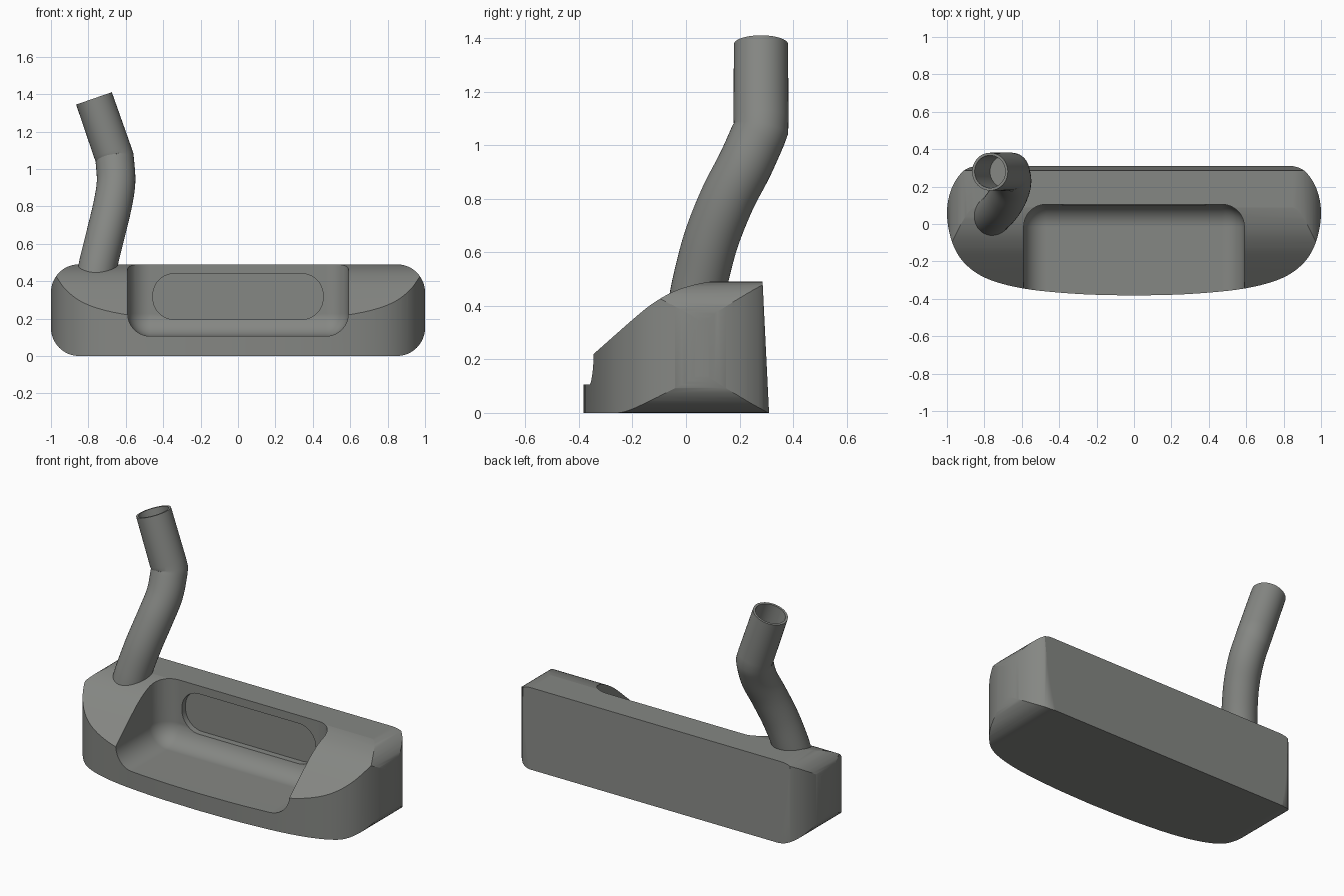
import bpy, bmesh, math
from mathutils import Vector

if "Cube" in bpy.data.objects:
    bpy.data.objects.remove(bpy.data.objects["Cube"], do_unlink=True)

steel = bpy.data.materials.new("brushed_grey_steel")
steel.use_nodes = True
grey = (0.235, 0.242, 0.228, 1)
steel.diffuse_color = grey
steel.node_tree.nodes["Principled BSDF"].inputs["Base Color"].default_value = grey


def make_object(name, bm):
    bmesh.ops.recalc_face_normals(bm, faces=bm.faces)
    mesh = bpy.data.meshes.new(name)
    bm.to_mesh(mesh)
    bm.free()
    mesh.materials.append(steel)
    obj = bpy.data.objects.new(name, mesh)
    bpy.context.collection.objects.link(obj)
    return obj


def spline(points, steps):
    """Smooth open curve through the points."""
    p = [Vector(q) for q in points]
    p = [2 * p[0] - p[1]] + p + [2 * p[-1] - p[-2]]
    out = []
    for a, b, c, d in zip(p, p[1:], p[2:], p[3:]):
        for i in range(steps):
            t = i / steps
            out.append(0.5 * (2 * b + (c - a) * t + (2 * a - 5 * b + 4 * c - d) * t ** 2
                              + (3 * b - a - 3 * c + d) * t ** 3))
    return out + [p[-2]]


def rounded_rect(half_w, low, high, r, steps=12):
    pts = []
    for k, (sx, z) in enumerate([(1, high - r), (-1, high - r), (-1, low + r), (1, low + r)]):
        for i in range(steps + 1):
            a = math.pi / 2 * (k + i / steps)
            pts.append((sx * (half_w - r) + r * math.cos(a), z + r * math.sin(a)))
    return pts


def prism(name, outline, axis, start, end):
    """Extrude a 2D outline along the given axis."""
    bm = bmesh.new()

    def place(p, d):
        c = [p[0], p[1]]
        c.insert(axis, d)
        return bm.verts.new(c)

    face = bm.faces.new([place(p, start) for p in outline])
    moved = bmesh.ops.extrude_face_region(bm, geom=[face])["geom"]
    shift = Vector((0, 0, 0))
    shift[axis] = end - start
    bmesh.ops.translate(bm, vec=shift, verts=[v for v in moved if isinstance(v, bmesh.types.BMVert)])
    return make_object(name, bm)


def activate(obj):
    bpy.ops.object.select_all(action="DESELECT")
    obj.select_set(True)
    bpy.context.view_layer.objects.active = obj


def boolean(obj, cutter, operation):
    activate(obj)
    mod = obj.modifiers.new("cut", "BOOLEAN")
    mod.operation, mod.solver, mod.object = operation, "EXACT", cutter
    bpy.ops.object.modifier_apply(modifier=mod.name)
    bpy.data.objects.remove(cutter, do_unlink=True)


# Head: front silhouette, trimmed by the plan and the side profile
head = prism("putter_head", rounded_rect(1, 0, 0.49, 0.15), 1, -0.7, 0.7)

half = spline([(0, -0.383), (0.3, -0.374), (0.59, -0.345), (0.79, -0.29), (0.91, -0.205),
               (0.975, -0.09), (1.0, 0.06), (0.975, 0.19), (0.91, 0.285), (0.82, 0.318)], 6)
plan = [(p.x, p.y) for p in half] + [(-p.x, p.y) for p in reversed(half[1:])]
boolean(head, prism("plan_cutter", plan, 2, -0.3, 0.9), "INTERSECT")

crown = spline([(-0.345, 0.22), (-0.18, 0.365), (-0.11, 0.418), (-0.04, 0.456),
                (0.04, 0.481), (0.12, 0.495)], 5)
side = [(-0.6, -0.2), (-0.6, -0.005)] + [tuple(p) for p in crown]
side += [(0.14, 0.55), (0.283, 0.55), (0.32, -0.2)]
boolean(head, prism("side_cutter", side, 0, -1.4, 1.4), "INTERSECT")

# Open cavity with filleted floor
bm = bmesh.new()
bmesh.ops.create_cube(bm, size=1)
for v in bm.verts:
    v.co = (v.co.x * 1.18, 0.105 if v.co.y > 0 else -1, 1.2 if v.co.z > 0 else 0.106)
bmesh.ops.bevel(bm, geom=bm.edges[:], offset=0.12, segments=10, profile=0.5, affect="EDGES")
boolean(head, make_object("cavity_cutter", bm), "DIFFERENCE")

# Shallow slot in the cavity wall
boolean(head, prism("slot_cutter", rounded_rect(0.455, 0.195, 0.44, 0.115), 1, 0.0, 0.14), "DIFFERENCE")

# Bent neck with a hollow socket: rings go up the outside, then down the bore
kink, tip = Vector((-0.66, 0.28, 1.06)), Vector((-0.77, 0.28, 1.377))
bend = spline([(-0.765, 0.035, 0.40), (-0.745, 0.055, 0.5), (-0.708, 0.095, 0.65),
               (-0.672, 0.155, 0.8), (-0.652, 0.222, 0.93), kink], 6)
up = (tip - kink).normalized()
rings = []
for i, p in enumerate(bend):
    ahead = bend[i + 1] if i + 1 < len(bend) else p + up * 0.03
    rings.append((p, (ahead - bend[max(i - 1, 0)]).normalized(), 0.103))
rings += [(kink + up * 0.04, up, 0.103), (tip, up, 0.101), (tip, up, 0.087), (tip - up * 0.25, up, 0.087)]

bm = bmesh.new()
loops = []
for centre, axis, radius in rings:
    u = Vector((0, 1, 0)).cross(axis).normalized()
    w = axis.cross(u)
    angles = [2 * math.pi * k / 40 for k in range(40)]
    loops.append([bm.verts.new(centre + radius * (u * math.cos(a) + w * math.sin(a))) for a in angles])
for low, high in zip(loops, loops[1:]):
    for k in range(40):
        n = (k + 1) % 40
        bm.faces.new((low[k], low[n], high[n], high[k]))
bm.faces.new(loops[0])
bm.faces.new(loops[-1])
neck = make_object("neck", bm)

# Smooth shading with crisp edges
for obj in (head, neck):
    activate(obj)
    bpy.ops.object.shade_smooth_by_angle(angle=math.radians(25))
    weighted = obj.modifiers.new("weighted_normals", "WEIGHTED_NORMAL")
    weighted.keep_sharp = True
